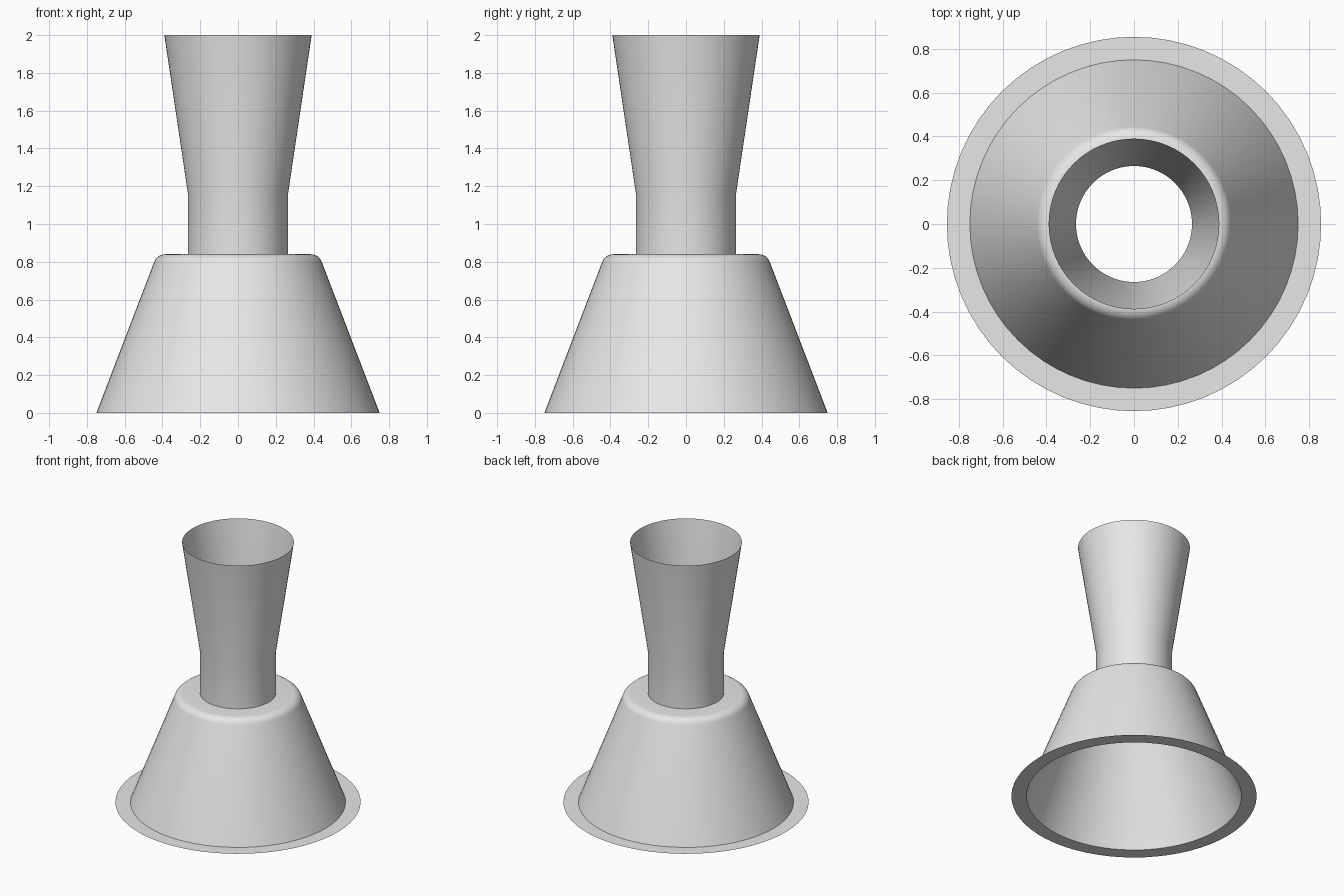
import bpy, bmesh
from math import sin, cos, pi, radians

SEGMENTS = 64

cube = bpy.data.objects.get("Cube")
if cube:
    bpy.data.objects.remove(cube, do_unlink=True)

# Single grey material
grey = bpy.data.materials.new("light_grey")
grey.use_nodes = True
colour = (0.8, 0.8, 0.8, 1)
grey.diffuse_color = colour
grey.node_tree.nodes["Principled BSDF"].inputs["Base Color"].default_value = colour


def lathe(name, profile):
    """Turn an open (radius, height) profile, listed outside-in, into a sheet."""
    bm = bmesh.new()
    rings = []
    for r, z in profile:
        rings.append([bm.verts.new((r * cos(2 * pi * i / SEGMENTS),
                                    r * sin(2 * pi * i / SEGMENTS), z))
                      for i in range(SEGMENTS)])
    for a, b in zip(rings, rings[1:]):
        for i in range(SEGMENTS):
            j = (i + 1) % SEGMENTS
            bm.faces.new((a[i], a[j], b[j], b[i]))
    mesh = bpy.data.meshes.new(name)
    bm.to_mesh(mesh)
    bm.free()
    mesh.materials.append(grey)
    obj = bpy.data.objects.new(name, mesh)
    bpy.context.collection.objects.link(obj)
    bpy.ops.object.select_all(action='DESELECT')
    obj.select_set(True)
    bpy.context.view_layer.objects.active = obj
    bpy.ops.object.shade_smooth_by_angle(angle=radians(30))
    return obj


# Flat mounting ring
lathe("base_flange", [(0.855, 0), (0.75, 0)])

# Hollow cone with a rounded shoulder and flat top
shoulder = []
for k in range(9):
    a = radians(21 + 69 * k / 8)
    shoulder.append((0.385 + 0.0625 * cos(a), 0.7775 + 0.0625 * sin(a)))
lathe("cone_body", [(0.75, 0)] + shoulder + [(0.265, 0.84)])

# Open neck that flares to the rim
lathe("flared_neck", [(0.265, 0.84), (0.265, 1.16), (0.39, 2)])
